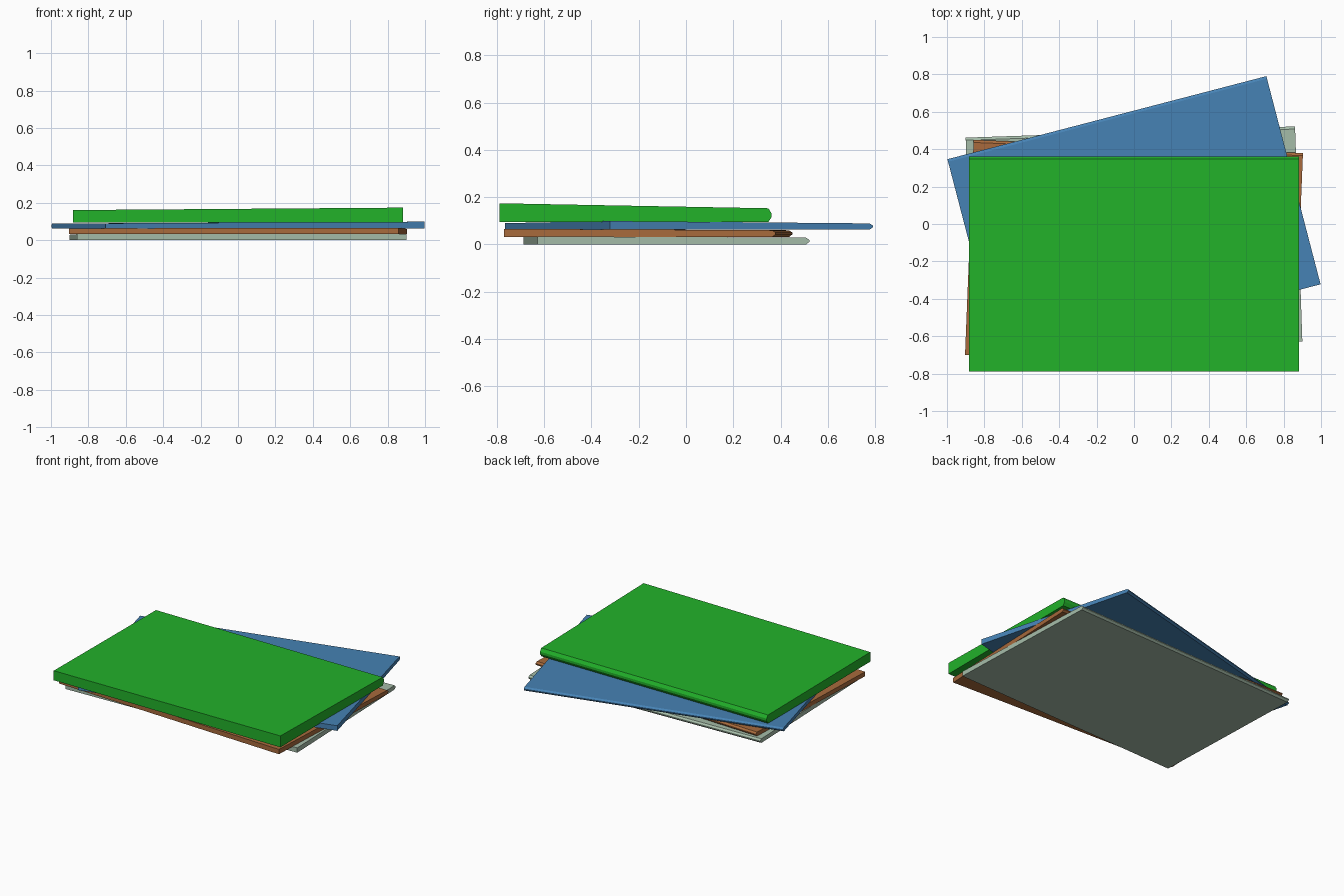
import bpy, bmesh, math
from mathutils import Matrix, Vector

if "Cube" in bpy.data.objects:
    bpy.data.objects.remove(bpy.data.objects["Cube"])


def material(name, rgb):
    m = bpy.data.materials.new(name)
    m.diffuse_color = (*rgb, 1)
    m.use_nodes = True
    m.node_tree.nodes["Principled BSDF"].inputs["Base Color"].default_value = m.diffuse_color
    return m


def book(name, mat, centre, angle, z0, spine_t, left_t, right_t, length=1.762, width=1.15):
    """Closed booklet: rounded spine at the back, open front edge slightly raised."""
    r = 0.014
    bm = bmesh.new()
    ends = []
    for x, front_t in ((-length / 2, left_t), (length / 2, right_t)):
        h = width / 2
        profile = [(-h, 0), (h - r, 0), (h, spine_t * 0.38), (h, spine_t * 0.64),
                   (h - r, spine_t), (-h, front_t)]
        ends.append([bm.verts.new((x, y, z)) for y, z in profile])
    a, b = ends
    bm.faces.new(a)
    bm.faces.new(b)
    n = len(a)
    for i in range(n):
        j = (i + 1) % n
        bm.faces.new((a[i], a[j], b[j], b[i]))
    bmesh.ops.recalc_face_normals(bm, faces=bm.faces)
    place = Matrix.Translation(Vector((*centre, z0))) @ Matrix.Rotation(math.radians(angle), 4, 'Z')
    bmesh.ops.transform(bm, matrix=place, verts=bm.verts)
    me = bpy.data.meshes.new(name)
    bm.to_mesh(me)
    bm.free()
    me.materials.append(mat)
    ob = bpy.data.objects.new(name, me)
    bpy.context.collection.objects.link(ob)


# The stack, bottom to top
book("bottom_book", material("pale sage", (0.376, 0.50, 0.39)),
     (0.0, -0.083), 1.95, 0.0, 0.029, 0.032, 0.034)
book("brown_book", material("brown", (0.39, 0.144, 0.045)),
     (0.0, -0.16), -2.3, 0.032, 0.028, 0.031, 0.034)
book("blue_book", material("blue", (0.061, 0.223, 0.456)),
     (0.0, 0.012), 14.6, 0.063, 0.026, 0.027, 0.036)
book("green_top_book", material("green", (0.016, 0.445, 0.023)),
     (0.0, -0.213), 0.0, 0.094, 0.059, 0.067, 0.080)
